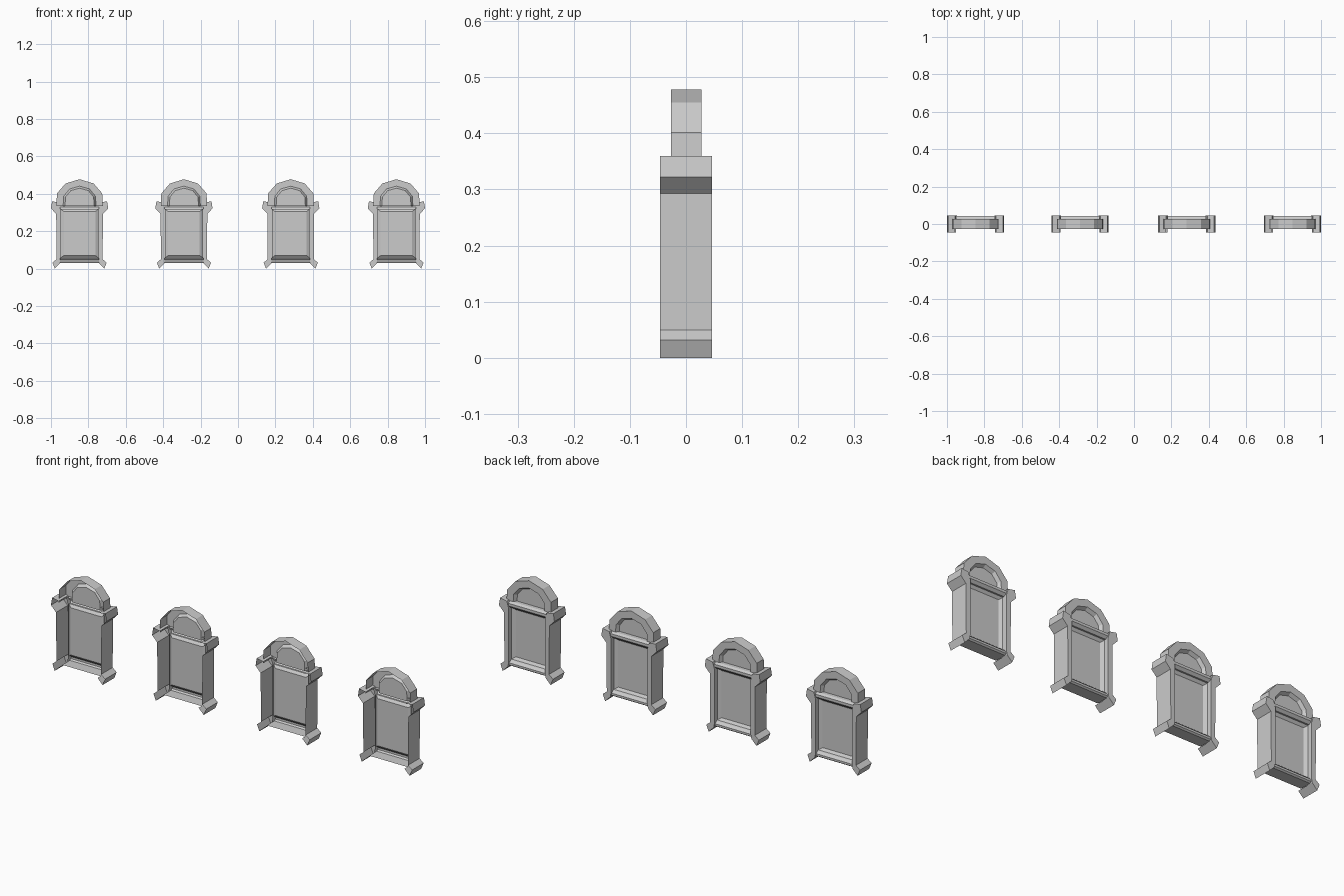
import bpy, bmesh, math

if "Cube" in bpy.data.objects:
    bpy.data.objects.remove(bpy.data.objects["Cube"])

CENTRES = (-0.847, -0.289, 0.282, 0.847)
FRONT, BACK = -0.046, 0.046      # post depth
ARCH_F, ARCH_B = -0.027, 0.028   # arch depth
PANEL = 0.012                    # recessed panel plane


def strip(bm, a, b):
    """Quads between two equally long chains of 3D points."""
    va = [bm.verts.new(p) for p in a]
    vb = [bm.verts.new(p) for p in b]
    for i in range(len(a) - 1):
        bm.faces.new((va[i], va[i + 1], vb[i + 1], vb[i]))


def cap(bm, pts):
    bm.faces.new([bm.verts.new(p) for p in pts])


def at(chain, y):
    return [(x, y, z) for x, z in chain]


def finish(bm, name):
    """Weld, orient the shell towards +y and make a mesh."""
    bmesh.ops.remove_doubles(bm, verts=bm.verts, dist=0.0004)
    bmesh.ops.recalc_face_normals(bm, faces=bm.faces)
    bm.normal_update()
    if sum(f.normal.y * f.calc_area() for f in bm.faces) < 0:
        bmesh.ops.reverse_faces(bm, faces=bm.faces)
    me = bpy.data.meshes.new(name)
    bm.to_mesh(me)
    bm.free()
    return me


def mirrored(half):
    """Right half chain ending on the axis -> full chain."""
    return half + [(-x, z) for x, z in reversed(half[:-1])]


# Side post: hollow channel with flared foot and capital
def make_post(side):
    outer = [(.104, .028), (.132, 0), (.145, .032), (.123, .05),
             (.125, .293), (.153, .322), (.147, .36), (.11, .353)]
    inner = [(.11, .353), (.10, .32), (.10, .05), (.104, .028)]
    outer = [(x * side, z) for x, z in outer]
    inner = [(x * side, z) for x, z in inner]
    bm = bmesh.new()
    cap(bm, at(outer + inner[1:-1], BACK))
    strip(bm, at(outer, FRONT), at(outer, BACK))
    strip(bm, at(inner, BACK), at(inner, PANEL))
    return finish(bm, "post")


# Arch: outer wall, broad rim, stepped recess and half-round panel
def make_arch():
    outer = mirrored([(.124, .335), (.121, .402), (.075, .455), (0, .478)])
    inner = mirrored([(.088, .335), (.085, .387), (.053, .426), (0, .441)])
    field = mirrored([(.078, .335), (.075, .383), (.047, .417), (0, .430)])
    bm = bmesh.new()
    strip(bm, at(outer, ARCH_F), at(outer, ARCH_B))
    strip(bm, at(outer, ARCH_B), at(inner, ARCH_B))
    strip(bm, at(inner, ARCH_B), at(field, PANEL))
    cap(bm, at(field, PANEL))
    return finish(bm, "arch")


# Horizontal moulding swept between the posts from a (y, z) profile
def make_bar(profile, half, name):
    bm = bmesh.new()
    strip(bm, [(-half, y, z) for y, z in profile],
          [(half, y, z) for y, z in profile])
    return finish(bm, name)


# Main panel with a bevelled border
def make_panel():
    def rect(w, z0, z1, y):
        return [(-w, y, z0), (w, y, z0), (w, y, z1), (-w, y, z1), (-w, y, z0)]
    bm = bmesh.new()
    a, b = rect(.101, .058, .318, .022), rect(.084, .07, .305, PANEL)
    strip(bm, a, b)
    cap(bm, b[:-1])
    return finish(bm, "panel")


meshes = {
    "left_post": make_post(-1),
    "right_post": make_post(1),
    "arch": make_arch(),
    "panel": make_panel(),
    "crossbar": make_bar([(PANEL, .350), (.030, .350), (.042, .343),
                          (.042, .330), (.030, .318), (.022, .318)],
                         .104, "crossbar"),
    "sill": make_bar([(.022, .058), (.030, .056), (.040, .046), (.040, .036),
                      (.032, .030), (ARCH_F, .030)], .104, "sill"),
}

# Four identical arched surrounds in a row
for i, cx in enumerate(CENTRES):
    for part, me in meshes.items():
        ob = bpy.data.objects.new(f"{part}_{i + 1}", me)
        ob.location.x = cx
        bpy.context.collection.objects.link(ob)
